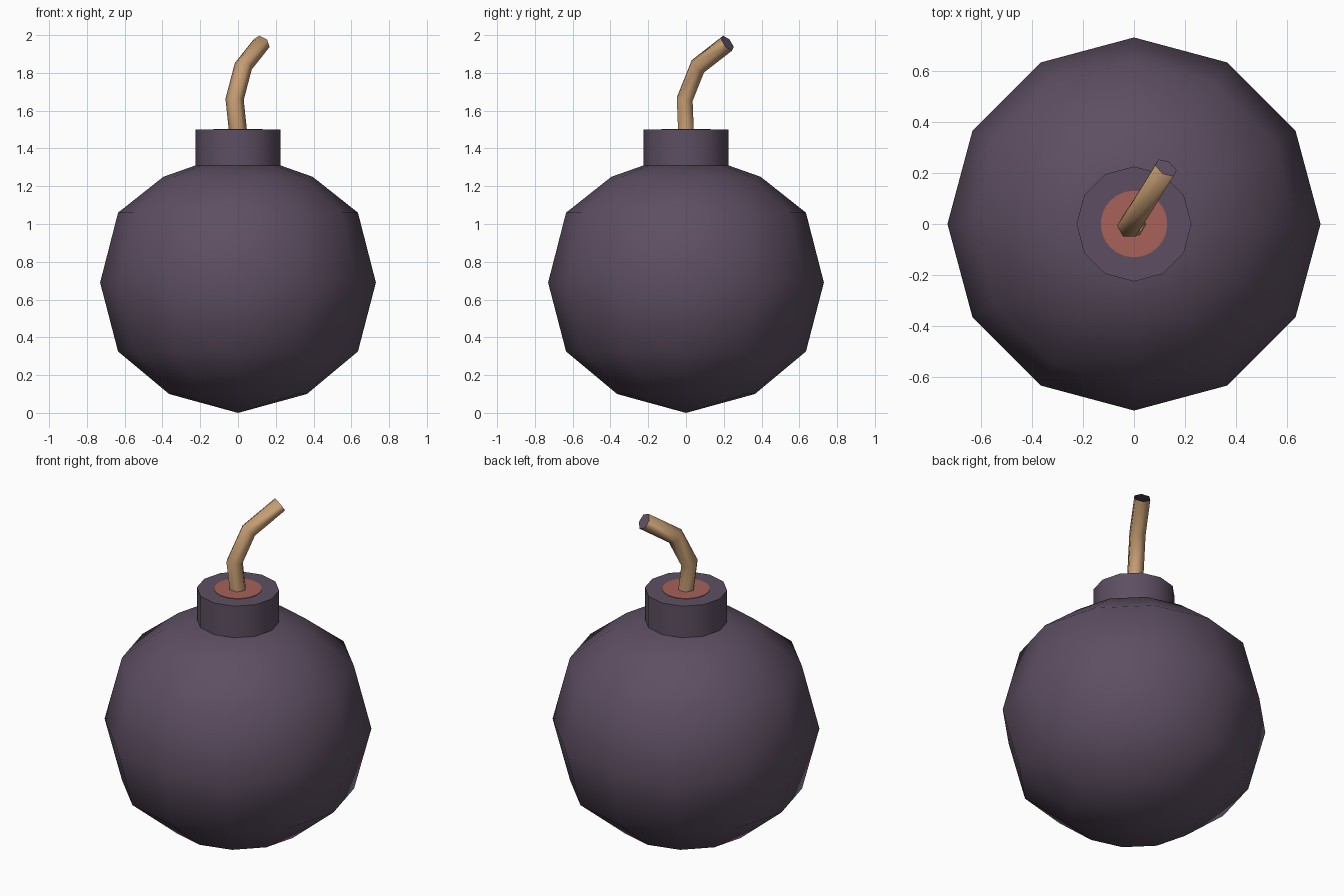
import bpy, bmesh, math
from mathutils import Vector

if "Cube" in bpy.data.objects:
    bpy.data.objects.remove(bpy.data.objects["Cube"])


def material(name, rgb):
    m = bpy.data.materials.new(name)
    m.diffuse_color = (*rgb, 1)
    m.use_nodes = True
    m.node_tree.nodes["Principled BSDF"].inputs["Base Color"].default_value = m.diffuse_color
    return m


PURPLE = material("dark purple", (0.110, 0.078, 0.122))
RED = material("dull red", (0.392, 0.122, 0.102))
TAN = material("rope tan", (0.560, 0.335, 0.170))


def finish(name, bm, mats, angle):
    bmesh.ops.recalc_face_normals(bm, faces=bm.faces)
    mesh = bpy.data.meshes.new(name)
    bm.to_mesh(mesh)
    bm.free()
    obj = bpy.data.objects.new(name, mesh)
    bpy.context.collection.objects.link(obj)
    for m in mats:
        mesh.materials.append(m)
    bpy.ops.object.select_all(action='DESELECT')
    obj.select_set(True)
    bpy.context.view_layer.objects.active = obj
    bpy.ops.object.shade_smooth_by_angle(angle=math.radians(angle))
    return obj


def lathe(name, profile, sides, mat, angle=40):
    """Spin (radius, z) points round the z axis; radius 0 is a pole."""
    bm = bmesh.new()
    rings = []
    for r, z in profile:
        n = sides if r > 0 else 1
        rings.append([bm.verts.new((r * math.cos(math.tau * i / sides),
                                    r * math.sin(math.tau * i / sides), z)) for i in range(n)])
    for a, b in zip(rings, rings[1:]):
        for i in range(sides):
            j = (i + 1) % sides
            quad = [a[i % len(a)], a[j % len(a)], b[j % len(b)], b[i % len(b)]]
            bm.faces.new(list(dict.fromkeys(quad)))
    if len(rings[-1]) > 1:
        bm.faces.new(rings[-1])
    return finish(name, bm, [mat], angle)


# Round body, twelve sided
lathe("body", [(0, 0.0), (0.365, 0.10), (0.635, 0.325), (0.73, 0.69),
               (0.635, 1.06), (0.395, 1.25), (0.225, 1.31)], 12, PURPLE)
# Neck collar
lathe("neck", [(0.225, 1.30), (0.225, 1.50)], 12, PURPLE)
# Red plug painted on the neck
lathe("plug", [(0.13, 1.498), (0.13, 1.503)], 32, RED)

# Fuse: hexagonal tube mitred along a bent path
path = [Vector(p) for p in ((0, 0, 1.49), (-0.018, -0.007, 1.66),
                            (0.028, 0.063, 1.835), (0.125, 0.22, 1.957))]
dirs = [(b - a).normalized() for a, b in zip(path, path[1:])]
bm = bmesh.new()
ring = [path[0] + 0.048 * Vector((math.cos(math.tau * i / 6), math.sin(math.tau * i / 6), 0))
        for i in range(6)]
prev = [bm.verts.new(p) for p in ring]
for k, d in enumerate(dirs):
    normal = (d + dirs[min(k + 1, len(dirs) - 1)]).normalized()
    ring = [p + d * ((path[k + 1] - p).dot(normal) / d.dot(normal)) for p in ring]
    cur = [bm.verts.new(p) for p in ring]
    for i in range(6):
        j = (i + 1) % 6
        bm.faces.new((prev[i], prev[j], cur[j], cur[i]))
    prev = cur
# Dark cut end with a thin tan rim
cap = bm.faces.new(prev)
bmesh.ops.inset_region(bm, faces=[cap], thickness=0.008)
cap.material_index = 1
finish("fuse", bm, [TAN, PURPLE], 65)
